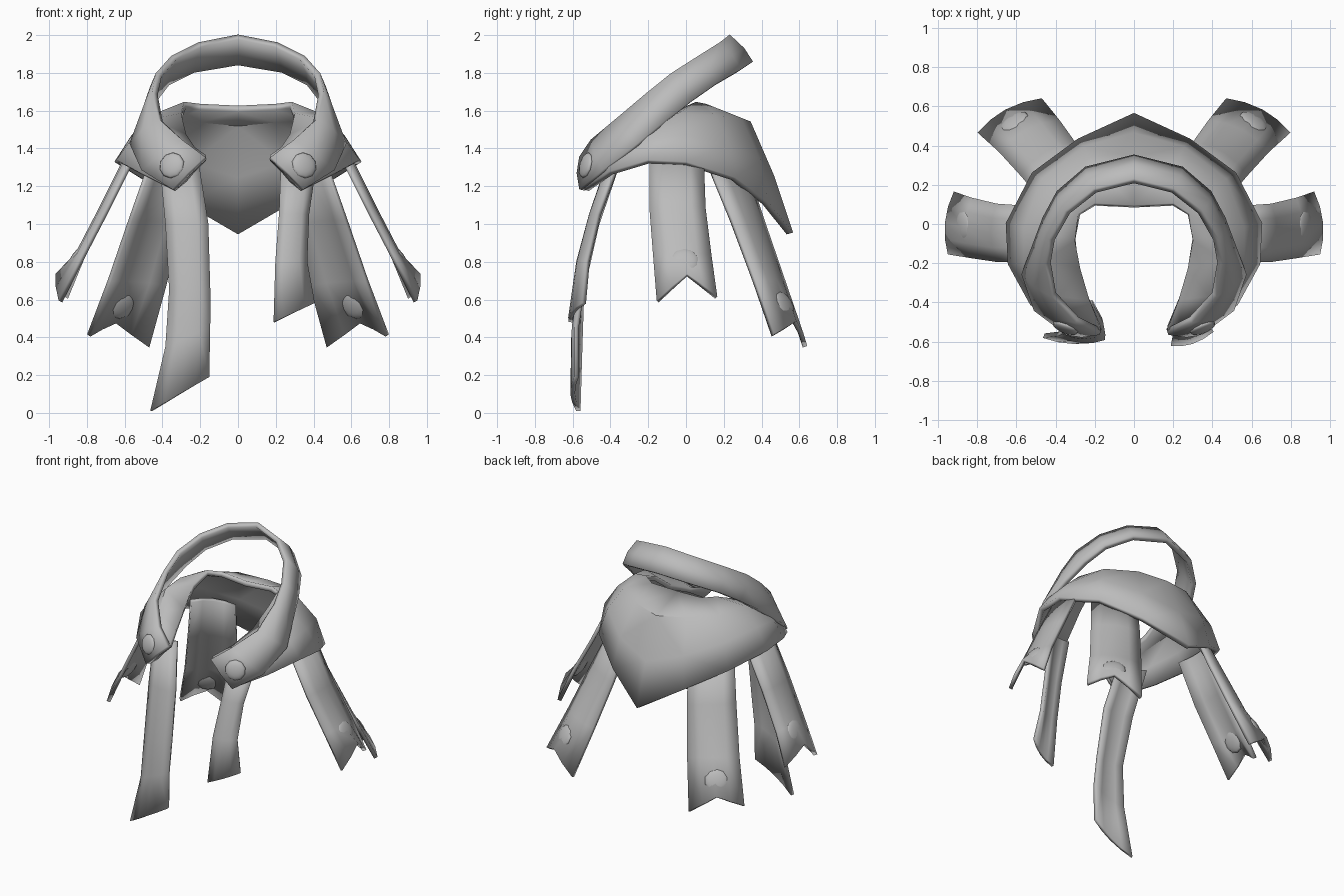
import bpy
from mathutils import Vector as V

cube = bpy.data.objects.get("Cube")
if cube:
    bpy.data.objects.remove(cube)

cloth = bpy.data.materials.new("grey cloth")
cloth.use_nodes = True
GREY = (0.5, 0.5, 0.5, 1)
cloth.diffuse_color = GREY
cloth.node_tree.nodes["Principled BSDF"].inputs["Base Color"].default_value = GREY


def smooth(ob, angle=0.8):
    bpy.ops.object.select_all(action='DESELECT')
    ob.select_set(True)
    bpy.context.view_layer.objects.active = ob
    bpy.ops.object.shade_smooth_by_angle(angle=angle)


def sheet(name, rows, thickness, mirror):
    """Cloth sheet lofted through rows of points, then thickened."""
    n = len(rows[0])
    faces = [(r * n + c, r * n + c + 1, (r + 1) * n + c + 1, (r + 1) * n + c)
             for r in range(len(rows) - 1) for c in range(n - 1)]
    me = bpy.data.meshes.new(name)
    me.from_pydata([p for row in rows for p in row], [], faces)
    me.materials.append(cloth)
    ob = bpy.data.objects.new(name, me)
    bpy.context.collection.objects.link(ob)
    smooth(ob)
    if mirror:
        ob.modifiers.new("mirror", 'MIRROR').merge_threshold = 0.002
    sol = ob.modifiers.new("thickness", 'SOLIDIFY')
    sol.thickness = thickness
    sol.offset = 0
    return ob


def ribbon(name, edge_a, edge_b, bulge, notch=0.0, mirror=True):
    """Hanging strip between two edges, bowed outward, with a notched end."""
    rows = []
    for i, (a, b) in enumerate(zip(edge_a, edge_b)):
        a, b = V(a), V(b)
        last = i == len(edge_a) - 1
        row = []
        for t in (0, .25, .5, .75, 1):
            k = 1 - abs(2 * t - 1)
            p = a.lerp(b, t) + V(bulge) * (k * (2 - k))
            if last:
                p.z += notch * k
            row.append(p)
        rows.append(row)
    return sheet(name, rows, 0.025, mirror)


def stud(name, loc, normal, size):
    """Shallow domed button, mirrored to the other side."""
    for side, sx in (("left", 1), ("right", -1)):
        bpy.ops.mesh.primitive_uv_sphere_add(segments=10, ring_count=6, radius=1)
        ob = bpy.context.object
        ob.name = side + "_" + name
        ob.location = (loc[0] * sx, loc[1], loc[2])
        ob.rotation_euler = V((normal[0] * sx, normal[1], normal[2])).to_track_quat('Z', 'Y').to_euler()
        ob.scale = (size, size, 0.025)
        ob.data.materials.append(cloth)
        smooth(ob)


# Shoulder mantle: neck edge, shoulder, middle, hem, from back to front
sheet("mantle", [
    [(0, .09, 1.61), (0, .33, 1.53), (0, .45, 1.25), (0, .55, .95)],
    [(.2, .10, 1.62), (.2, .28, 1.55), (.25, .38, 1.33), (.28, .42, 1.11)],
    [(.28, .05, 1.63), (.38, .15, 1.56), (.46, .22, 1.42), (.51, .25, 1.24)],
    [(.3, -.08, 1.57), (.43, -.04, 1.57), (.55, -.02, 1.46), (.64, 0, 1.32)],
    [(.28, -.22, 1.46), (.45, -.18, 1.54), (.55, -.2, 1.44), (.63, -.2, 1.33)],
    [(.23, -.38, 1.39), (.38, -.36, 1.46), (.46, -.39, 1.38), (.52, -.4, 1.27)],
    [(.17, -.53, 1.35), (.23, -.54, 1.29), (.28, -.54, 1.23), (.34, -.53, 1.18)],
], 0.035, True)

# Standing collar band: top edge, middle, lower edge
collar = [
    ((0, .22, 1.99), (0, .34, 1.85)),
    ((.2, .17, 1.95), (.24, .28, 1.81)),
    ((.34, .06, 1.88), (.38, .16, 1.74)),
    ((.42, -.08, 1.79), (.45, .03, 1.65)),
    ((.44, -.2, 1.69), (.5, -.1, 1.55)),
    ((.41, -.36, 1.55), (.56, -.25, 1.42)),
    ((.29, -.49, 1.44), (.5, -.43, 1.28)),
    ((.17, -.55, 1.35), (.34, -.55, 1.18)),
]
rows = []
for a, b in collar:
    a, b = V(a), V(b)
    mid = (a + b) / 2
    rows.append([a, mid + V((mid.x, mid.y, 0)).normalized() * 0.015, b])
sheet("collar", rows, 0.035, True)

# Front ribbons: long on the right, short on the left
ribbon("right_front_ribbon",
       [(-.41, -.36, 1.32), (-.38, -.47, 1.0), (-.36, -.55, .65), (-.38, -.56, .35), (-.46, -.57, .01)],
       [(-.21, -.40, 1.32), (-.16, -.49, 1.0), (-.15, -.55, .65), (-.15, -.58, .45), (-.155, -.58, .19)],
       (0, -.025, 0), mirror=False)
ribbon("left_front_ribbon",
       [(.41, -.36, 1.32), (.37, -.46, 1.05), (.36, -.52, .8), (.40, -.54, .58)],
       [(.23, -.40, 1.32), (.22, -.49, 1.05), (.2, -.56, .8), (.19, -.61, .48)],
       (0, -.025, 0), mirror=False)

# Side ribbons
ribbon("side_ribbons",
       [(.55, -.19, 1.36), (.69, -.19, 1.08), (.82, -.17, .83), (.94, -.15, .59)],
       [(.55, .09, 1.36), (.69, .10, 1.08), (.82, .13, .83), (.91, .16, .61)],
       (.03, 0, .01), 0.12)

# Back ribbons
ribbon("back_ribbons",
       [(.24, .31, 1.3), (.30, .41, 1.0), (.38, .52, .68), (.47, .63, .35)],
       [(.45, .10, 1.36), (.57, .24, 1.02), (.68, .36, .7), (.79, .46, .41)],
       (.02, .03, .01), 0.09)

# Domed studs on flaps and ribbon ends
stud("flap_stud", (.35, -.53, 1.31), (.4, -1, .25), 0.07)
stud("side_stud", (.87, -.01, .8), (1, 0, .5), 0.08)
stud("back_stud", (.61, .52, .57), (.5, .8, .45), 0.08)
